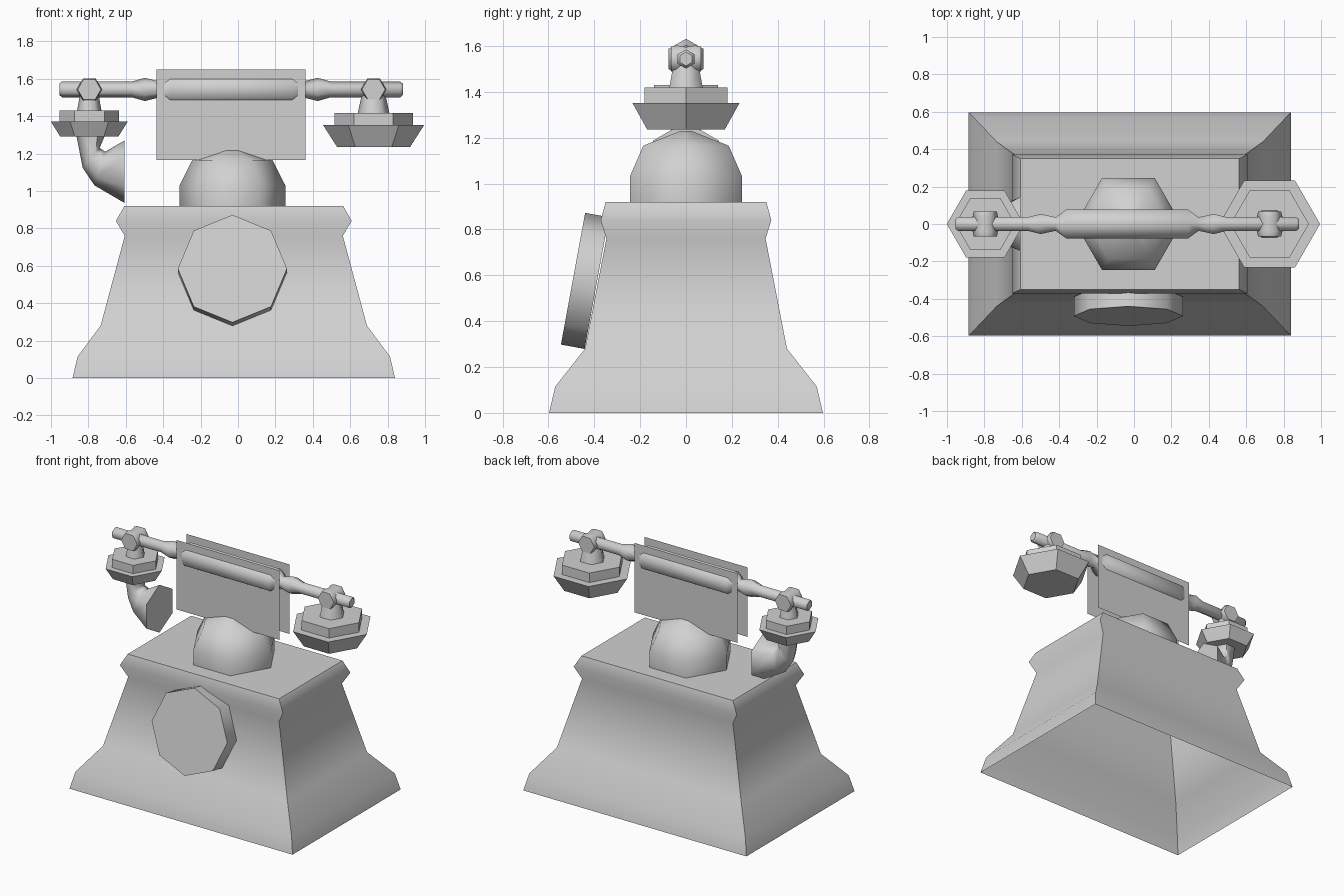
import bpy, bmesh, math
from mathutils import Vector

if "Cube" in bpy.data.objects:
    bpy.data.objects.remove(bpy.data.objects["Cube"])

GREY = bpy.data.materials.new("light_grey")
GREY.diffuse_color = (0.64, 0.64, 0.64, 1)
GREY.use_nodes = True
GREY.node_tree.nodes["Principled BSDF"].inputs["Base Color"].default_value = GREY.diffuse_color

X, Y, Z = Vector((1, 0, 0)), Vector((0, 1, 0)), Vector((0, 0, 1))
CX = -0.03          # middle of the symmetrical parts
HANDLE_Z = 1.543


def loft(name, rings, smooth=65, caps=(True, True)):
    """Skin a series of rings; cap edges stay sharp."""
    bm = bmesh.new()
    rows = [[bm.verts.new(p) for p in r] for r in rings]
    n = len(rows[0])
    for a, b in zip(rows, rows[1:]):
        for i in range(n):
            j = (i + 1) % n
            bm.faces.new((a[i], a[j], b[j], b[i]))
    ends = [bm.faces.new(r) for r, c in ((rows[0][::-1], caps[0]), (rows[-1], caps[1])) if c]
    bmesh.ops.recalc_face_normals(bm, faces=bm.faces)
    for f in bm.faces:
        f.smooth = True
    for e in bm.edges:
        e.smooth = e.calc_face_angle(0) < math.radians(smooth)
    for f in ends:
        for e in f.edges:
            e.smooth = False
    me = bpy.data.meshes.new(name)
    bm.to_mesh(me)
    bm.free()
    me.materials.append(GREY)
    ob = bpy.data.objects.new(name, me)
    bpy.context.collection.objects.link(ob)
    return ob


def ring(c, u, v, r, n=6):
    """Regular polygon about c, first corner along u."""
    t = [2 * math.pi * i / n for i in range(n)]
    return [Vector(c) + u * r * math.cos(a) + v * r * math.sin(a) for a in t]


def turned(name, origin, axis, u, profile, n=6, **kw):
    """Polygonal turning: profile holds (distance along axis, radius)."""
    v = axis.cross(u)
    return loft(name, [ring(Vector(origin) + axis * d, u, v, r, n) for d, r in profile], **kw)


# Flared rectangular housing, open underneath
housing = [(0, .862, .597), (.115, .835, .57), (.28, .712, .44),
           (.76, .583, .347), (.84, .63, .372), (.92, .585, .35)]
loft("housing", [[(-.0225 + sx * w, sy * d, z) for sx, sy in ((-1, -1), (1, -1), (1, 1), (-1, 1))]
                 for z, w, d in housing], caps=(False, True))

# Tilted octagonal dial on the front
tilt = math.radians(10.4)
out = Vector((0, -math.cos(tilt), math.sin(tilt)))
up = Vector((0, math.sin(tilt), math.cos(tilt)))
turned("dial", (CX, -.4925, .585), out, up, [(-.105, .292), (0, .292)], n=8, caps=(False, True))

# Six-sided dome on the housing
turned("dome", (CX, 0, 0), Z, X, [(.92, .283), (1.03, .283), (1.165, .215), (1.228, .03)],
       caps=(False, True))

# Two thin cradle plates beside the grip
for side, y in (("front", -.055), ("back", .055)):
    bm = bmesh.new()
    bm.faces.new([bm.verts.new(p) for p in
                  ((-.435, y, 1.165), (.36, y, 1.165), (.36, y, 1.65), (-.435, y, 1.65))])
    if y > 0:
        bmesh.ops.reverse_faces(bm, faces=bm.faces)
    me = bpy.data.meshes.new(side + "_cradle_plate")
    bm.to_mesh(me)
    bm.free()
    me.materials.append(GREY)
    bpy.context.collection.objects.link(bpy.data.objects.new(me.name, me))

# Handle: mirrored turning along x
half = [(.327, .088), (.382, .042), (.462, .062), (.532, .042), (.905, .042), (.918, .03)]
profile = [(-d, r) for d, r in reversed(half)] + half
turned("handle", (-.0365, 0, HANDLE_Z), X, Z, profile)


# Six-sided cups hanging from waisted joints
def cup(name, x, stem, body):
    turned(name + "_joint", (x, 0, HANDLE_Z), Y, X,
           [(-.066, .062), (-.04, .068), (0, .06), (.04, .068), (.066, .062)])
    turned(name + "_stem", (x, 0, 0), Z, X, stem, caps=(False, False))
    turned(name, (x, 0, 0), Z, X, body, smooth=30)


cup("earpiece", -.795, [(1.425, .066), (1.48, .056), (1.52, .05)],
    [(1.29, .155), (1.372, .206), (1.372, .16), (1.43, .16)])
cup("mouthpiece", .725, [(1.41, .086), (1.485, .07), (1.52, .06)],
    [(1.235, .195), (1.352, .27), (1.352, .21), (1.418, .21)])

# Curved horn below the earpiece, each section given by its outer and inner edge
sections = [((-.863, 1.29), (-.714, 1.29)), ((-.83, 1.123), (-.74, 1.23)),
            ((-.767, 1.03), (-.71, 1.21)), ((-.607, .936), (-.607, 1.27))]
rings = []
for a, b in sections:
    a, b = Vector((a[0], 0, a[1])), Vector((b[0], 0, b[1]))
    rings.append(ring((a + b) / 2, (b - a).normalized(), Y, (b - a).length / 2))
loft("horn", rings, caps=(False, True))
